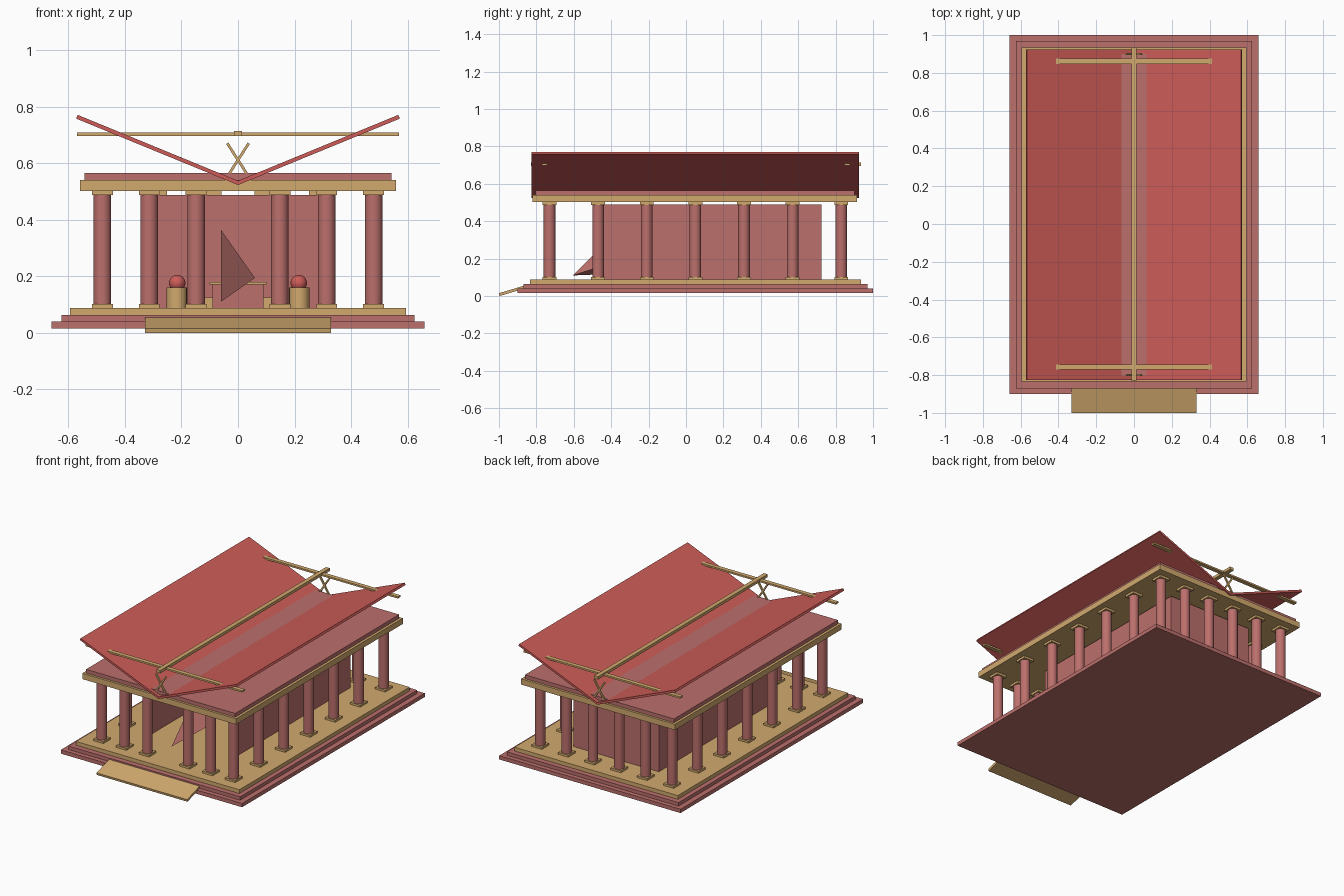
import bpy, bmesh, math
from mathutils import Vector

if "Cube" in bpy.data.objects:
    bpy.data.objects.remove(bpy.data.objects["Cube"])


def material(name, srgb):
    m = bpy.data.materials.new(name)
    lin = [((c / 255 + 0.055) / 1.055) ** 2.4 for c in srgb]
    m.diffuse_color = (*lin, 1)
    m.use_nodes = True
    m.node_tree.nodes["Principled BSDF"].inputs["Base Color"].default_value = m.diffuse_color
    return m


ROSE = material("rose_stone", (188, 112, 108))
SAND = material("sand_stone", (210, 170, 110))
RED = material("roof_red", (205, 92, 88))


def finish(name, bm, mat, smooth=False):
    bmesh.ops.recalc_face_normals(bm, faces=bm.faces)
    me = bpy.data.meshes.new(name)
    bm.to_mesh(me)
    bm.free()
    me.materials.append(mat)
    ob = bpy.data.objects.new(name, me)
    bpy.context.collection.objects.link(ob)
    if smooth:
        bpy.ops.object.select_all(action='DESELECT')
        ob.select_set(True)
        bpy.context.view_layer.objects.active = ob
        bpy.ops.object.shade_smooth_by_angle(angle=math.radians(40))
    return ob


def box(name, mat, x0, x1, y0, y1, z0, z1):
    bm = bmesh.new()
    bmesh.ops.create_cube(bm, size=1)
    for v in bm.verts:
        v.co = Vector(((x0 + x1) / 2 + v.co.x * (x1 - x0),
                       (y0 + y1) / 2 + v.co.y * (y1 - y0),
                       (z0 + z1) / 2 + v.co.z * (z1 - z0)))
    return finish(name, bm, mat)


def cylinder(name, mat, x, y, r, z0, z1, sides=20):
    bm = bmesh.new()
    bmesh.ops.create_cone(bm, cap_ends=True, segments=sides, radius1=r, radius2=r, depth=z1 - z0)
    bmesh.ops.translate(bm, verts=bm.verts, vec=(x, y, (z0 + z1) / 2))
    return finish(name, bm, mat, True)


def prism(name, mat, profile, a, b, axis):
    """Extrude a 2D profile between a and b along axis 'x' or 'y'."""
    bm = bmesh.new()
    place = (lambda p, t: (t, p[0], p[1])) if axis == 'x' else (lambda p, t: (p[0], t, p[1]))
    face = bm.faces.new([bm.verts.new(place(p, a)) for p in profile])
    ext = bmesh.ops.extrude_face_region(bm, geom=[face])
    verts = [g for g in ext['geom'] if isinstance(g, bmesh.types.BMVert)]
    bmesh.ops.translate(bm, verts=verts, vec=(b - a, 0, 0) if axis == 'x' else (0, b - a, 0))
    return finish(name, bm, mat)


# Stepped platform and entrance ramp
box("lower_step", ROSE, -0.66, 0.66, -0.90, 1.0, 0.015, 0.04)
box("middle_step", ROSE, -0.625, 0.625, -0.87, 0.97, 0.04, 0.063)
box("floor_slab", SAND, -0.595, 0.595, -0.835, 0.935, 0.063, 0.088)
prism("entrance_ramp", SAND, [(-0.997, 0.0), (-1.0, 0.015), (-0.87, 0.054), (-0.865, 0.039)],
      -0.33, 0.33, 'x')

# Colonnade: sides, front row with a wide middle gap, evenly spaced back row
spots = [(s * 0.48, -0.73 + 0.26 * i) for s in (-1, 1) for i in range(7)]
spots += [(s * x, -0.73) for s in (-1, 1) for x in (0.148, 0.314)]
spots += [(s * x, 0.83) for s in (-1, 1) for x in (0.096, 0.288)]
for x, y in spots:
    box("column_base", SAND, x - 0.037, x + 0.037, y - 0.037, y + 0.037, 0.088, 0.101)
    cylinder("column_shaft", ROSE, x, y, 0.031, 0.101, 0.487)
    box("column_cap", SAND, x - 0.037, x + 0.037, y - 0.037, y + 0.037, 0.487, 0.502)

# Inner chamber, open at the front
for s in (-1, 1):
    box("chamber_side_wall", ROSE, min(s * 0.285, s * 0.31), max(s * 0.285, s * 0.31),
        -0.48, 0.725, 0.088, 0.488)
box("chamber_back_wall", ROSE, -0.285, 0.285, 0.70, 0.725, 0.088, 0.488)

# Altar and flanking pedestals with spheres
box("altar_platform", SAND, -0.118, 0.118, 0.36, 0.60, 0.088, 0.125)
box("altar_body", ROSE, -0.09, 0.09, 0.28, 0.46, 0.088, 0.17)
box("altar_top", SAND, -0.10, 0.10, 0.27, 0.47, 0.17, 0.179)
for s in (-1, 1):
    cylinder("pedestal", SAND, s * 0.217, 0.1, 0.036, 0.088, 0.16)
    bm = bmesh.new()
    bmesh.ops.create_uvsphere(bm, u_segments=20, v_segments=12, radius=0.029)
    bmesh.ops.translate(bm, verts=bm.verts, vec=(s * 0.215, 0.1, 0.176))
    finish("pedestal_sphere", bm, RED, True)

# Faceted wedge at the chamber entrance
bm = bmesh.new()
pts = [bm.verts.new(p) for p in ((-0.06, -0.605, 0.11), (-0.06, -0.35, 0.364),
                                 (0.06, -0.345, 0.194), (-0.058, -0.35, 0.12))]
for tri in ((0, 1, 2), (0, 1, 3), (1, 2, 3), (0, 2, 3)):
    bm.faces.new([pts[i] for i in tri])
finish("entrance_wedge", bm, ROSE)

# Beam course and ceiling slab
box("beam_course", SAND, -0.56, 0.56, -0.82, 0.915, 0.502, 0.54)
box("roof_slab", ROSE, -0.543, 0.543, -0.805, 0.90, 0.54, 0.565)

# Upswept roof panels
for s in (-1, 1):
    prism("roof_panel", RED, [(0, 0.523), (s * 0.573, 0.758), (s * 0.567, 0.771), (0, 0.538)],
          -0.827, 0.925, 'y')

# Ridge beam, cross poles and crossed struts
box("ridge_beam", SAND, -0.014, 0.014, -0.83, 0.935, 0.696, 0.715)
for pole_y, strut_y in ((-0.757, -0.80), (0.862, 0.90)):
    box("cross_pole", SAND, -0.57, 0.57, pole_y - 0.014, pole_y + 0.014, 0.697, 0.708)
    for s in (-1, 1):
        prism("crossed_strut", SAND,
              [(-s * 0.044, 0.552), (-s * 0.036, 0.547), (s * 0.042, 0.668), (s * 0.034, 0.673)],
              strut_y - 0.005, strut_y + 0.005, 'y')
